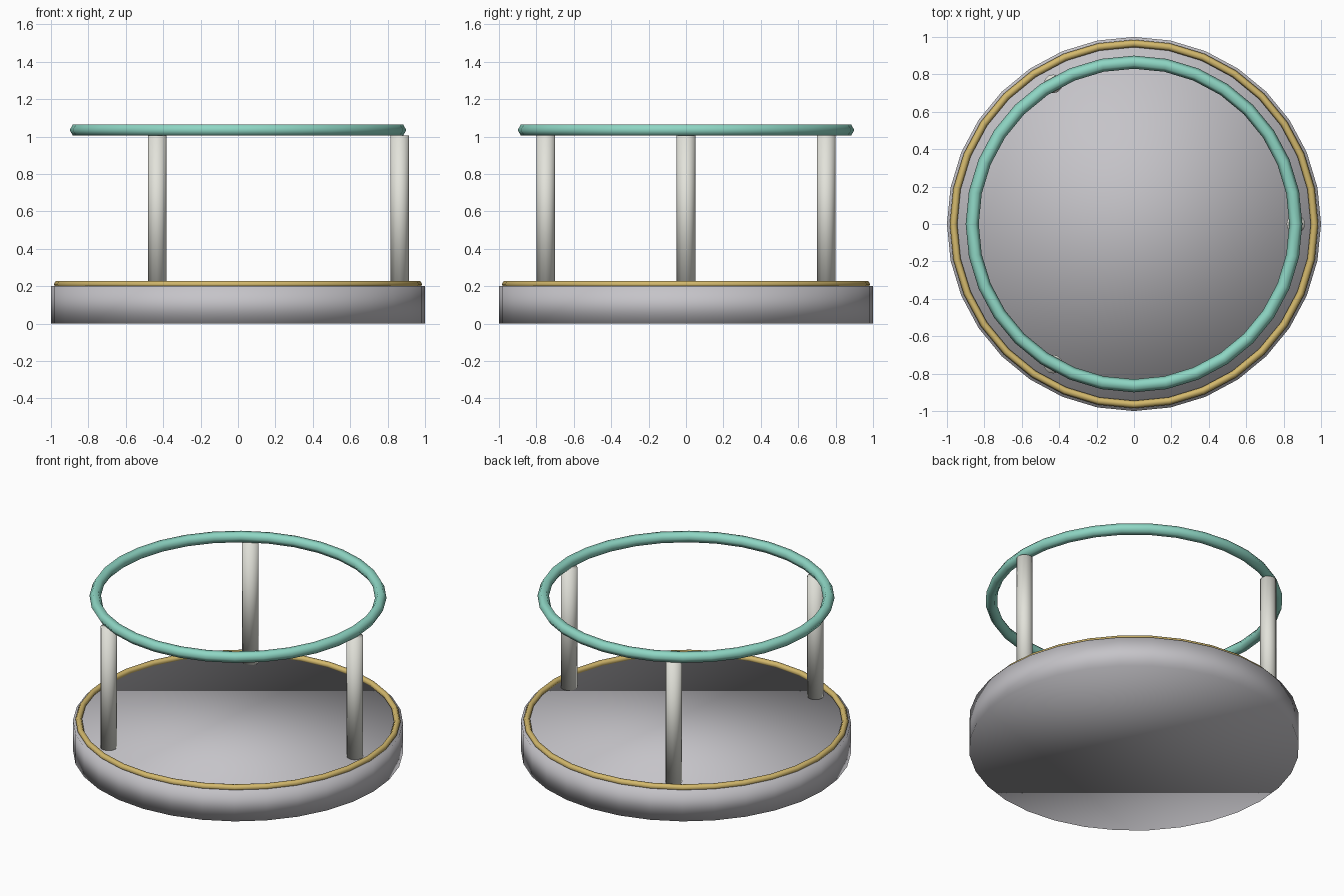
import bpy
from math import cos, sin, tau

cube = bpy.data.objects.get("Cube")
if cube:
    bpy.data.objects.remove(cube, do_unlink=True)


def material(name, rgb):
    mat = bpy.data.materials.new(name)
    mat.use_nodes = True
    colour = (*rgb, 1)
    mat.diffuse_color = colour
    mat.node_tree.nodes["Principled BSDF"].inputs["Base Color"].default_value = colour
    return mat


def finish(name, mat):
    obj = bpy.context.object
    obj.name = name
    obj.data.materials.append(mat)
    bpy.ops.object.shade_smooth()
    return obj


def cylinder(name, mat, radius, bottom, top, sides, x=0, y=0):
    bpy.ops.mesh.primitive_cylinder_add(vertices=sides, radius=radius, depth=top - bottom,
                                        location=(x, y, (bottom + top) / 2))
    return finish(name, mat)


def ring(name, mat, radius, thickness, z):
    bpy.ops.mesh.primitive_torus_add(major_radius=radius, minor_radius=thickness,
                                     major_segments=32, minor_segments=6,
                                     location=(0, 0, z))
    return finish(name, mat)


grey = material("soft_grey", (0.56, 0.55, 0.58))
ivory = material("pale_ivory", (0.76, 0.76, 0.70))
gold = material("gold", (0.65, 0.48, 0.15))
teal = material("mint_teal", (0.27, 0.67, 0.55))

# Round base with its gold rim
cylinder("base", grey, 1.0, 0, 0.2, 32)
ring("base_rim", gold, 0.965, 0.02, 0.21)

# Three posts carrying the upper ring
post_circle = 0.865
for i in range(3):
    angle = tau * i / 3
    cylinder(f"post_{i + 1}", ivory, 0.05, 0.2, 1.005, 12,
             post_circle * cos(angle), post_circle * sin(angle))
ring("upper_ring", teal, post_circle, 0.035, 1.035)
